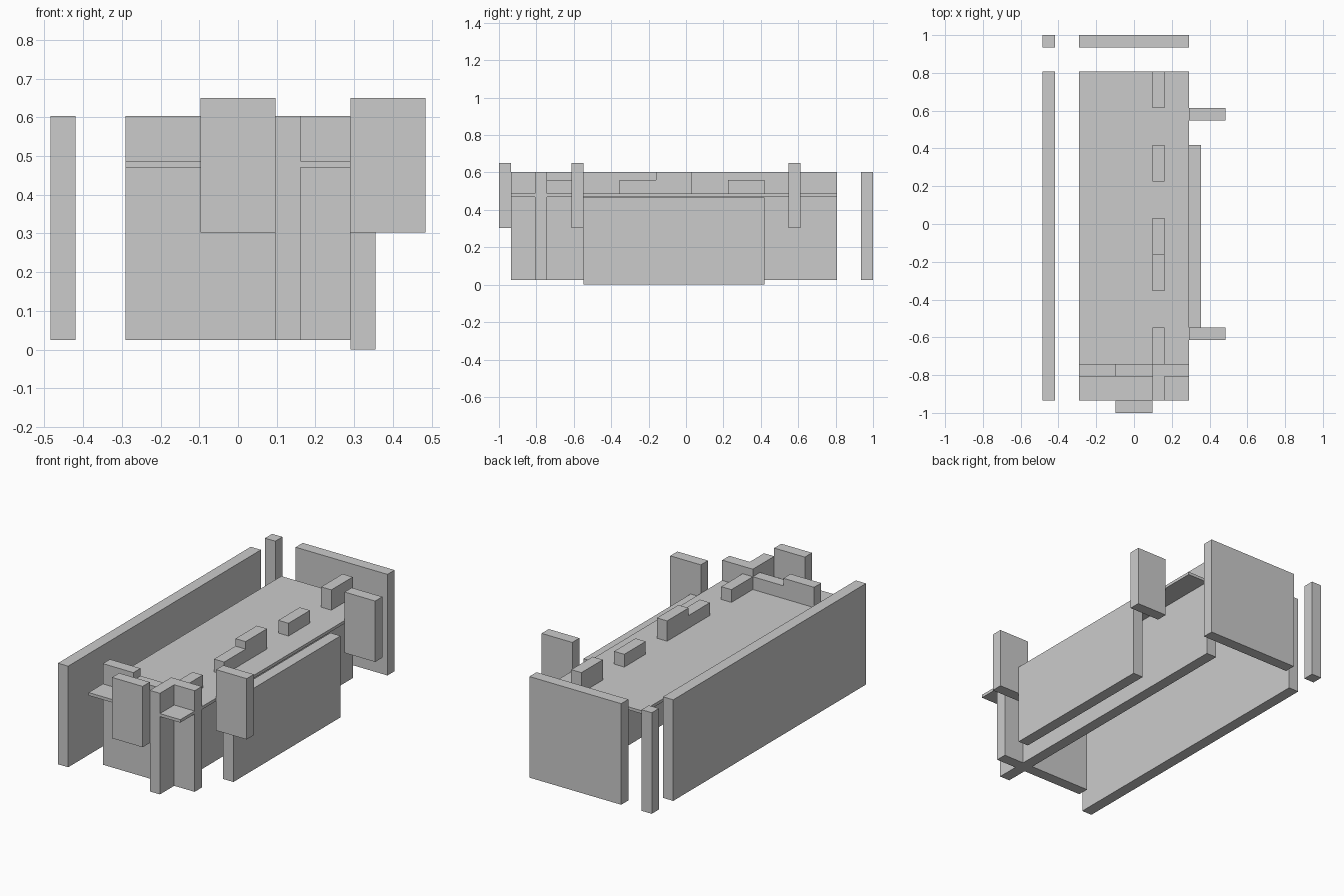
import bpy, bmesh
from mathutils import Vector

if "Cube" in bpy.data.objects:
    bpy.data.objects.remove(bpy.data.objects["Cube"])

U = 2 / 31                      # board thickness / layout unit
X = lambda n: (n - 7.5) * U     # units from the left edge
Y = lambda n: (n - 15.5) * U    # units from the front edge
BOTTOM, TOP = 0.025, 0.603      # wall range
SLAB_LOW, SLAB_TOP = 0.470, 0.487
LOW = 0.56                      # short battlement height


def board(name, outline, start, depth):
    """Extrude a closed outline by a depth vector."""
    bm = bmesh.new()
    face = bm.faces.new([bm.verts.new(Vector(start) + Vector(p)) for p in outline])
    ext = bmesh.ops.extrude_face_region(bm, geom=[face], use_keep_orig=True)
    verts = [v for v in ext["geom"] if isinstance(v, bmesh.types.BMVert)]
    bmesh.ops.translate(bm, verts=verts, vec=Vector(depth))
    bmesh.ops.recalc_face_normals(bm, faces=bm.faces)
    me = bpy.data.meshes.new(name)
    bm.to_mesh(me)
    bm.free()
    ob = bpy.data.objects.new(name, me)
    bpy.context.collection.objects.link(ob)
    return ob


def box(name, x, y, z):
    rect = [(x[0], y[0], 0), (x[1], y[0], 0), (x[1], y[1], 0), (x[0], y[1], 0)]
    return board(name, rect, (0, 0, z[0]), (0, 0, z[1] - z[0]))


def stepped(spans):
    """Wall profile from (start, end, height) spans, closed along the bottom."""
    pts = [(spans[0][0], BOTTOM)]
    for a, b, h in spans:
        for p in ((a, h), (b, h)):
            if p != pts[-1]:
                pts.append(p)
    return pts + [(spans[-1][1], BOTTOM)]


# Outer walls
box("left_wall", (X(0), X(1)), (Y(1), Y(28)), (BOTTOM, TOP))
box("corner_post", (X(0), X(1)), (Y(30), Y(31)), (BOTTOM, TOP))
box("back_wall", (X(3), X(12)), (Y(30), Y(31)), (BOTTOM, TOP))
box("right_panel", (X(12), X(13)), (Y(7), Y(22)), (0, 0.466))

# Floor board
box("floor_board", (X(3), X(12)), (Y(1), Y(28)), (SLAB_LOW, SLAB_TOP))

# Long inner wall with battlements poking through the floor
S = SLAB_TOP - 0.005
spans = [(1, 4, TOP), (4, 7, LOW), (7, 10, S), (10, 13, LOW), (13, 16, TOP),
         (16, 19, S), (19, 22, LOW), (22, 25, S), (25, 28, TOP)]
prof = stepped([(Y(a), Y(b), h) for a, b, h in spans])
board("long_inner_wall", [(0, p, z) for p, z in prof], (X(9), 0, 0), (U, 0, 0))

# Front cross wall, either side of the long wall
prof = stepped([(X(3), X(6), TOP), (X(6), X(9), LOW)])
board("front_inner_wall_left", [(p, 0, z) for p, z in prof], (0, Y(3), 0), (0, U, 0))
box("front_inner_wall_right", (X(10), X(12)), (Y(3), Y(4)), (BOTTOM, TOP))

# Raised tabs
TAB = (0.302, 0.65)
box("front_tab", (X(6), X(9)), (Y(0), Y(1)), TAB)
for name, n in (("right_tab_front", 6), ("right_tab_back", 24)):
    box(name, (X(12), X(15)), (Y(n), Y(n + 1)), TAB)
